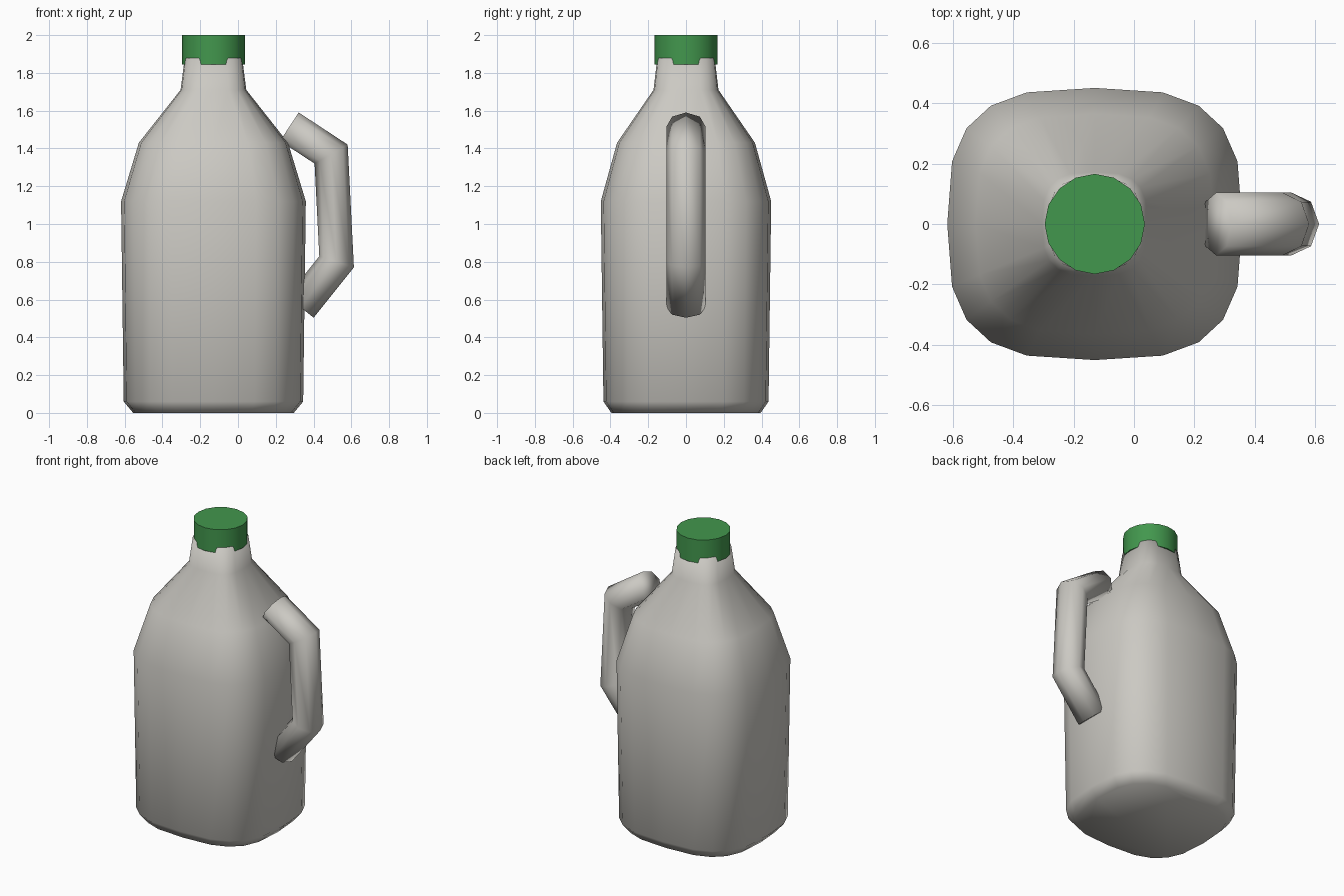
import bpy
import bmesh
from math import sin, cos, pi, copysign, radians
from mathutils import Vector

cube = bpy.data.objects.get("Cube")
if cube:
    bpy.data.objects.remove(cube, do_unlink=True)

AXIS_X = -0.13  # centre line of the bottle


def material(name, rgb):
    mat = bpy.data.materials.new(name)
    mat.use_nodes = True
    mat.diffuse_color = (*rgb, 1)
    bsdf = next(n for n in mat.node_tree.nodes if n.type == 'BSDF_PRINCIPLED')
    bsdf.inputs["Base Color"].default_value = (*rgb, 1)
    return mat


def loft(name, rings, mat, sharp_angle):
    """Skin a list of equal-length rings and close both ends."""
    bm = bmesh.new()
    loops = [[bm.verts.new(p) for p in ring] for ring in rings]
    count = len(loops[0])
    for low, high in zip(loops, loops[1:]):
        for i in range(count):
            j = (i + 1) % count
            bm.faces.new((low[i], low[j], high[j], high[i]))
    bm.faces.new(loops[0][::-1])
    bm.faces.new(loops[-1])
    bmesh.ops.recalc_face_normals(bm, faces=bm.faces)
    mesh = bpy.data.meshes.new(name)
    bm.to_mesh(mesh)
    bm.free()
    mesh.materials.append(mat)
    obj = bpy.data.objects.new(name, mesh)
    bpy.context.collection.objects.link(obj)
    bpy.ops.object.select_all(action='DESELECT')
    obj.select_set(True)
    bpy.context.view_layer.objects.active = obj
    if sharp_angle:
        bpy.ops.object.shade_smooth_by_angle(angle=radians(sharp_angle))
    else:
        bpy.ops.object.shade_smooth()
    return obj


def rounded_ring(z, half_x, half_y, sides, power):
    """Superellipse outline; power 1 is round, smaller is squarer."""
    def bulge(v):
        return copysign(abs(v) ** power, v) if abs(v) > 1e-6 else 0.0
    angles = [2 * pi * i / sides for i in range(sides)]
    return [(AXIS_X + half_x * bulge(cos(a)), half_y * bulge(sin(a)), z)
            for a in angles]


plastic = material("milky_plastic", (0.60, 0.585, 0.545))
green = material("green_cap", (0.055, 0.31, 0.075))

# Bottle body: height, half width, half depth
profile = [(0, 0.425, 0.395), (0.06, 0.475, 0.437), (1.12, 0.489, 0.451),
           (1.43, 0.395, 0.365), (1.71, 0.174, 0.172), (1.88, 0.152, 0.152)]
loft("bottle_body", [rounded_ring(z, hx, hy, 20, 0.66) for z, hx, hy in profile],
     plastic, None)

# Screw cap
loft("cap", [rounded_ring(z, 0.166, 0.166, 16, 1) for z in (1.845, 2.0)], green, 40)

# Handle: octagonal tube swept along a bent path with mitred corners
path = [Vector((x, 0, z)) for x, z in
        ((0.272, 1.515), (0.493, 1.37), (0.522, 0.80), (0.33, 0.56))]
rings = []
for i, point in enumerate(path):
    dirs = [(b - a).normalized() for a, b in zip(path, path[1:])]
    before, after = dirs[max(i - 1, 0)], dirs[min(i, len(dirs) - 1)]
    tangent = (before + after).normalized()
    normal = Vector((-tangent.z, 0, tangent.x))
    thick = 0.09 / tangent.dot(before)
    rings.append([point + normal * thick * cos(k * pi / 4)
                  + Vector((0, 0.104 * sin(k * pi / 4), 0)) for k in range(8)])
loft("handle", rings, plastic, None)
